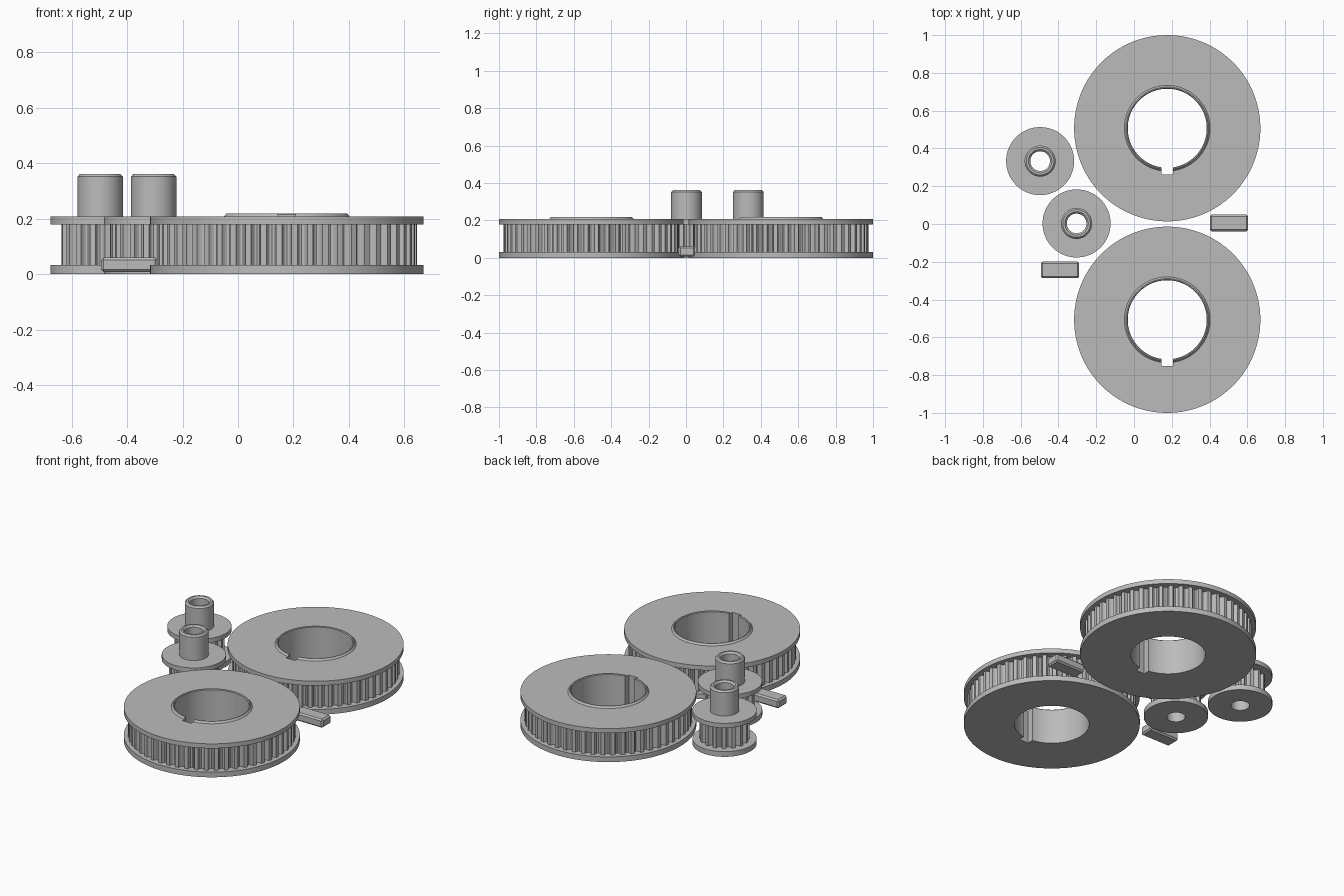
import bpy, bmesh, math

cube = bpy.data.objects.get("Cube")
if cube:
    bpy.data.objects.remove(cube, do_unlink=True)

steel = bpy.data.materials.new("light_grey_metal")
steel.use_nodes = True
grey = (0.5, 0.5, 0.5, 1)
steel.diffuse_color = grey
steel.node_tree.nodes["Principled BSDF"].inputs["Base Color"].default_value = grey

# Shared belt tooth and flange dimensions
GROOVE_HALF, GROOVE_DEPTH, ARC_STEPS = 0.0175, 0.0235, 6
TOOTH_LOW, TOOTH_HIGH, FLANGE_TOP = 0.032, 0.179, 0.207


def add_object(name, bm, location):
    bmesh.ops.recalc_face_normals(bm, faces=bm.faces)
    mesh = bpy.data.meshes.new(name)
    bm.to_mesh(mesh)
    bm.free()
    mesh.materials.append(steel)
    obj = bpy.data.objects.new(name, mesh)
    bpy.context.collection.objects.link(obj)
    obj.location = location
    return obj


def activate(obj):
    bpy.ops.object.select_all(action="DESELECT")
    obj.select_set(True)
    bpy.context.view_layer.objects.active = obj


def box(name, size, location):
    bm = bmesh.new()
    bmesh.ops.create_cube(bm, size=1)
    bmesh.ops.scale(bm, vec=size, verts=bm.verts)
    return add_object(name, bm, location)


def tooth_outline(teeth, radius):
    """Angle and groove depth of each point around the toothed rim."""
    points = []
    for t in range(teeth):
        centre = -math.pi / 2 + t * math.tau / teeth
        for k in range(ARC_STEPS + 1):
            a = math.pi * k / ARC_STEPS
            points.append((centre - GROOVE_HALF / radius * math.cos(a),
                           GROOVE_DEPTH * math.sin(a)))
        points.append((centre + math.pi / teeth, 0))
    return points


def pulley(name, location, teeth, rim, flange, bore, top_profile):
    """Closed loop of rings: bore, lower flange, teeth, upper flange, hub."""
    outline = tooth_outline(teeth, rim)
    profile = [(bore, 0, 0), (flange, 0, 0), (flange, TOOTH_LOW, 0),
               (rim, TOOTH_LOW, 1), (rim, TOOTH_HIGH, 1),
               (flange, TOOTH_HIGH, 0), (flange, FLANGE_TOP, 0)]
    profile += [(r, z, 0) for r, z in top_profile]
    bm = bmesh.new()
    rings = [[bm.verts.new(((r - g * d) * math.cos(a), (r - g * d) * math.sin(a), z))
              for a, d in outline] for r, z, g in profile]
    n = len(outline)
    for i, ring in enumerate(rings):
        after = rings[(i + 1) % len(rings)]
        for j in range(n):
            k = (j + 1) % n
            bm.faces.new((ring[j], ring[k], after[k], after[j]))
    return add_object(name, bm, location)


def smooth(obj):
    activate(obj)
    bpy.ops.object.shade_smooth_by_angle(angle=math.radians(25))


# Large pulleys with a low collar and a keyway through the bore
collar = [(0.227, FLANGE_TOP), (0.218, 0.218), (0.213, 0.218), (0.209, 0.214)]
for side, y in (("front", -0.507), ("back", 0.507)):
    wheel = pulley("large_pulley_" + side, (0.176, y, 0), 52, 0.469, 0.493, 0.209, collar)
    cutter = box("keyway_cutter", (0.062, 0.1, 1), (0.176, y - 0.195, 0))
    cutter.hide_render = True
    activate(wheel)
    cut = wheel.modifiers.new("keyway", "BOOLEAN")
    cut.operation = "DIFFERENCE"
    cut.solver = "EXACT"
    cut.object = cutter
    bpy.ops.object.modifier_apply(modifier=cut.name)
    bpy.data.objects.remove(cutter, do_unlink=True)
    smooth(wheel)

# Small pulleys with a tall chamfered hub
hub = [(0.082, FLANGE_TOP), (0.082, 0.351), (0.073, 0.361), (0.062, 0.361), (0.052, 0.351)]
for side, x, y in (("front", -0.304, 0.003), ("back", -0.497, 0.333)):
    smooth(pulley("small_pulley_" + side, (x, y, 0), 16, 0.14, 0.18, 0.052, hub))

# Loose chamfered shaft keys
for side, x, y in (("left", 0.503, 0.005), ("right", -0.392, -0.243)):
    key = box("shaft_key_" + side, (0.203, 0.088, 0.053), (x, y, 0.0335))
    bevel = key.modifiers.new("chamfer", "BEVEL")
    bevel.width = 0.009
    bevel.segments = 1
